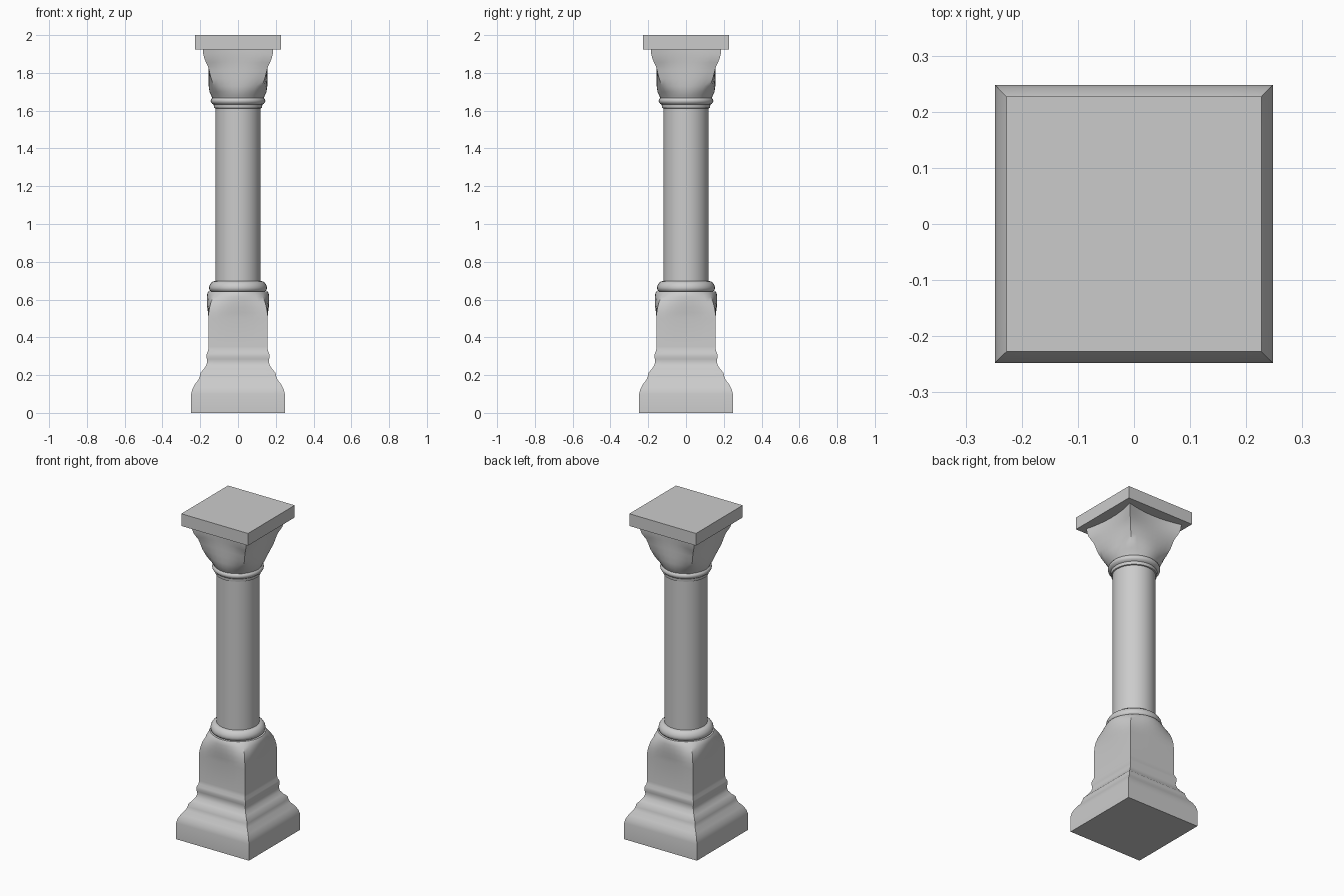
import bpy, bmesh, math

if "Cube" in bpy.data.objects:
    bpy.data.objects.remove(bpy.data.objects["Cube"])


def finish(name, bm, angle=35):
    bmesh.ops.recalc_face_normals(bm, faces=bm.faces)
    mesh = bpy.data.meshes.new(name)
    bm.to_mesh(mesh)
    bm.free()
    ob = bpy.data.objects.new(name, mesh)
    bpy.context.collection.objects.link(ob)
    bpy.ops.object.select_all(action='DESELECT')
    ob.select_set(True)
    bpy.context.view_layer.objects.active = ob
    bpy.ops.object.shade_smooth_by_angle(angle=math.radians(angle))
    return ob


def loft(name, rings):
    """Skin a stack of rings, each a list of (x, y, z), and cap both ends."""
    bm = bmesh.new()
    loops = [[bm.verts.new(p) for p in ring] for ring in rings]
    n = len(loops[0])
    for a, b in zip(loops, loops[1:]):
        for i in range(n):
            j = (i + 1) % n
            bm.faces.new((a[i], a[j], b[j], b[i]))
    bm.faces.new(loops[0][::-1])
    bm.faces.new(loops[-1])
    return finish(name, bm)


def bowed_square(z, mid, corner, n=8):
    """Square ring whose sides bow from the corner out (or in) to mid."""
    pts = []
    for k in range(4):
        c, s = math.cos(k * math.pi / 2), math.sin(k * math.pi / 2)
        for i in range(n):
            t = -1 + 2 * i / n
            u, v = corner + (mid - corner) * (1 - t * t), corner * t
            pts.append((u * c - v * s, u * s + v * c, z))
    return pts


def circle(z, r, n=32):
    return [(r * math.cos(2 * math.pi * i / n), r * math.sin(2 * math.pi * i / n), z)
            for i in range(n)]


# Pedestal: moulded square foot blending into a round top (z, mid, corner)
foot = [(0, .248), (.1, .248), (.125, .242), (.15, .229), (.175, .21), (.195, .202),
        (.212, .199), (.23, .183), (.25, .169), (.27, .163), (.285, .165), (.3, .167),
        (.315, .165), (.33, .158), (.35, .156), (.5, .156)]
shoulder = [(.53, .159, .155), (.56, .163, .15), (.59, .165, .142),
            (.615, .165, .13), (.635, .162, .118), (.643, .157, .111)]
loft("pedestal", [bowed_square(z, w, w) for z, w in foot]
     + [bowed_square(*r) for r in shoulder])

# Shaft with its foot ring and neck rings (z, radius)
shaft = [(.63, .14), (.643, .143), (.65, .151), (.662, .154), (.675, .151), (.688, .143),
         (.696, .132), (.698, .12), (1.612, .12), (1.614, .127), (1.632, .129), (1.636, .136),
         (1.644, .143), (1.652, .145), (1.66, .143), (1.667, .137), (1.675, .12)]
loft("shaft", [circle(z, r) for z, r in shaft])

# Capital: round bell opening to a square with hollow sides (z, mid, corner)
bell = [(1.662, .134, .095), (1.68, .142, .101), (1.7, .151, .112), (1.73, .155, .127),
        (1.77, .156, .142), (1.81, .156, .152), (1.835, .156, .159), (1.855, .157, .169),
        (1.875, .158, .178), (1.9, .16, .184), (1.925, .16, .186)]
loft("capital", [bowed_square(*r) for r in bell])

# Top slab
bm = bmesh.new()
bmesh.ops.create_cube(bm, size=1)
for v in bm.verts:
    v.co = (v.co.x * .454, v.co.y * .454, 1.9625 + v.co.z * .075)
finish("top_slab", bm)
